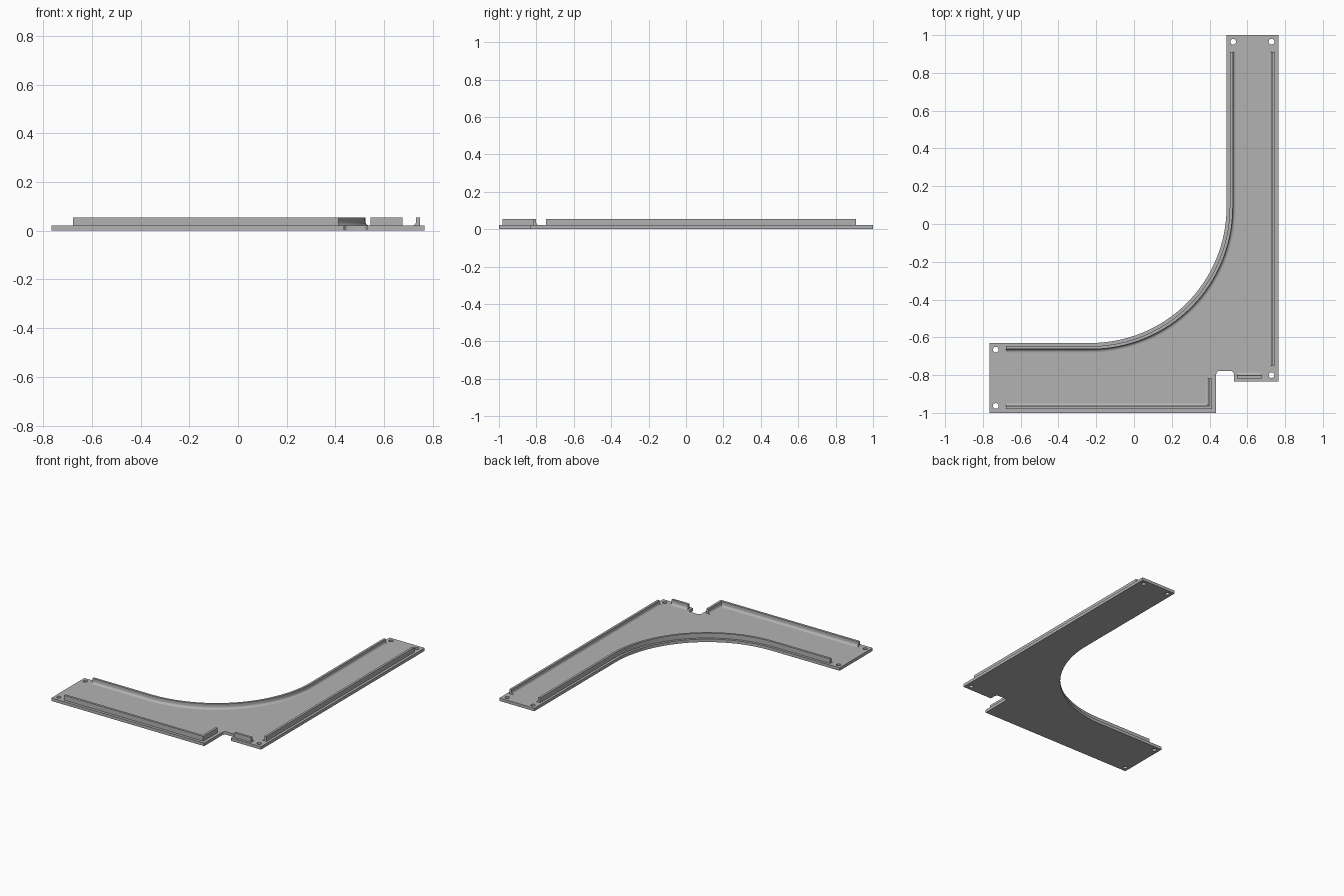
import bpy, bmesh
from math import sin, cos, pi, radians
from mathutils import Vector

if "Cube" in bpy.data.objects:
    bpy.data.objects.remove(bpy.data.objects["Cube"])

PLATE_TOP = 0.021
RIB_TOP = 0.055
RIB_WIDTH = 0.016
FILLET = 0.017

grey = bpy.data.materials.new("plain grey")
grey.use_nodes = True
grey.diffuse_color = (0.45, 0.45, 0.45, 1)
grey.node_tree.nodes["Principled BSDF"].inputs["Base Color"].default_value = (0.45, 0.45, 0.45, 1)


def arc(cx, cy, r, start, end, steps):
    angles = [radians(start + (end - start) * i / steps) for i in range(steps + 1)]
    return [Vector((cx + r * cos(a), cy + r * sin(a))) for a in angles]


def finish(bm, name):
    bmesh.ops.recalc_face_normals(bm, faces=bm.faces)
    mesh = bpy.data.meshes.new(name)
    bm.to_mesh(mesh)
    bm.free()
    mesh.materials.append(grey)
    obj = bpy.data.objects.new(name, mesh)
    bpy.context.collection.objects.link(obj)
    bpy.ops.object.select_all(action="DESELECT")
    obj.select_set(True)
    bpy.context.view_layer.objects.active = obj
    bpy.ops.object.shade_smooth_by_angle(angle=radians(30))
    return obj


def plate(name, loops, height):
    """Flat sheet: the first loop is the outline, the others are holes."""
    bm = bmesh.new()
    for loop in loops:
        verts = [bm.verts.new((p[0], p[1], 0)) for p in loop]
        for a, b in zip(verts, verts[1:] + verts[:1]):
            bm.edges.new((a, b))
    bmesh.ops.triangle_fill(bm, edges=bm.edges[:], use_beauty=True, normal=(0, 0, 1))
    result = bmesh.ops.extrude_face_region(bm, geom=bm.faces[:])
    top = [v for v in result["geom"] if isinstance(v, bmesh.types.BMVert)]
    bmesh.ops.translate(bm, verts=top, vec=(0, 0, height))
    return finish(bm, name)


def rib(name, path):
    """Wall swept along its outer edge, with a fillet on the left of the path."""
    profile = [(0, PLATE_TOP - 0.002), (0, RIB_TOP), (RIB_WIDTH, RIB_TOP)]
    profile += [(RIB_WIDTH + p.x, PLATE_TOP + p.y)
                for p in arc(FILLET, FILLET, FILLET, 180, 270, 6)]
    profile.append((RIB_WIDTH + FILLET, PLATE_TOP - 0.002))
    path = [Vector(p) for p in path]
    sides = []
    for a, b in zip(path, path[1:]):
        d = (b - a).normalized()
        sides.append(Vector((-d.y, d.x)))
    bm = bmesh.new()
    rings = []
    for i, p in enumerate(path):
        n0, n1 = sides[max(i - 1, 0)], sides[min(i, len(sides) - 1)]
        miter = (n0 + n1) / (1 + n0.dot(n1))
        rings.append([bm.verts.new((*(p + miter * u), z)) for u, z in profile])
    for r0, r1 in zip(rings, rings[1:]):
        for j in range(len(profile)):
            k = (j + 1) % len(profile)
            bm.faces.new((r0[j], r0[k], r1[k], r1[j]))
    bm.faces.new(rings[0])
    bm.faces.new(rings[-1])
    return finish(bm, name)


# Corner plate with a curved inner edge, a rounded notch and screw holes
outline = [(-0.765, -1), (0.435, -1)]
outline += arc(0.455, -0.797, 0.02, 180, 90, 6)
outline += arc(0.509, -0.797, 0.02, 90, 0, 6)
outline += [(0.529, -0.835), (0.765, -0.835), (0.765, 1), (0.49, 1)]
outline += arc(-0.23, 0.09, 0.72, 0, -90, 32)
outline += [(-0.765, -0.63)]
centres = [(0.525, 0.965), (0.728, 0.965), (0.728, -0.8), (-0.732, -0.665), (-0.732, -0.963)]
holes = [arc(x, y, 0.015, 0, 345, 23) for x, y in centres]
plate("corner_plate", [outline] + holes, PLATE_TOP)

# Raised ribs, filleted towards the channel
rib("curved_inner_rib",
    [(-0.678, -0.647)] + arc(-0.23, 0.09, 0.737, -90, 0, 32) + [(0.507, 0.91)])
rib("long_side_rib", [(0.747, -0.748), (0.747, 0.91)])
rib("short_front_rib", [(0.545, -0.818), (0.675, -0.818)])
rib("front_rib", [(-0.678, -0.98), (0.413, -0.98), (0.413, -0.818)])

# The curved rib has its channel on the outer side of the bend
curved = bpy.data.objects["curved_inner_rib"]
bpy.data.objects.remove(curved)
rib("curved_inner_rib",
    [(0.507, 0.91)] + arc(-0.23, 0.09, 0.737, 0, -90, 32) + [(-0.678, -0.647)])
